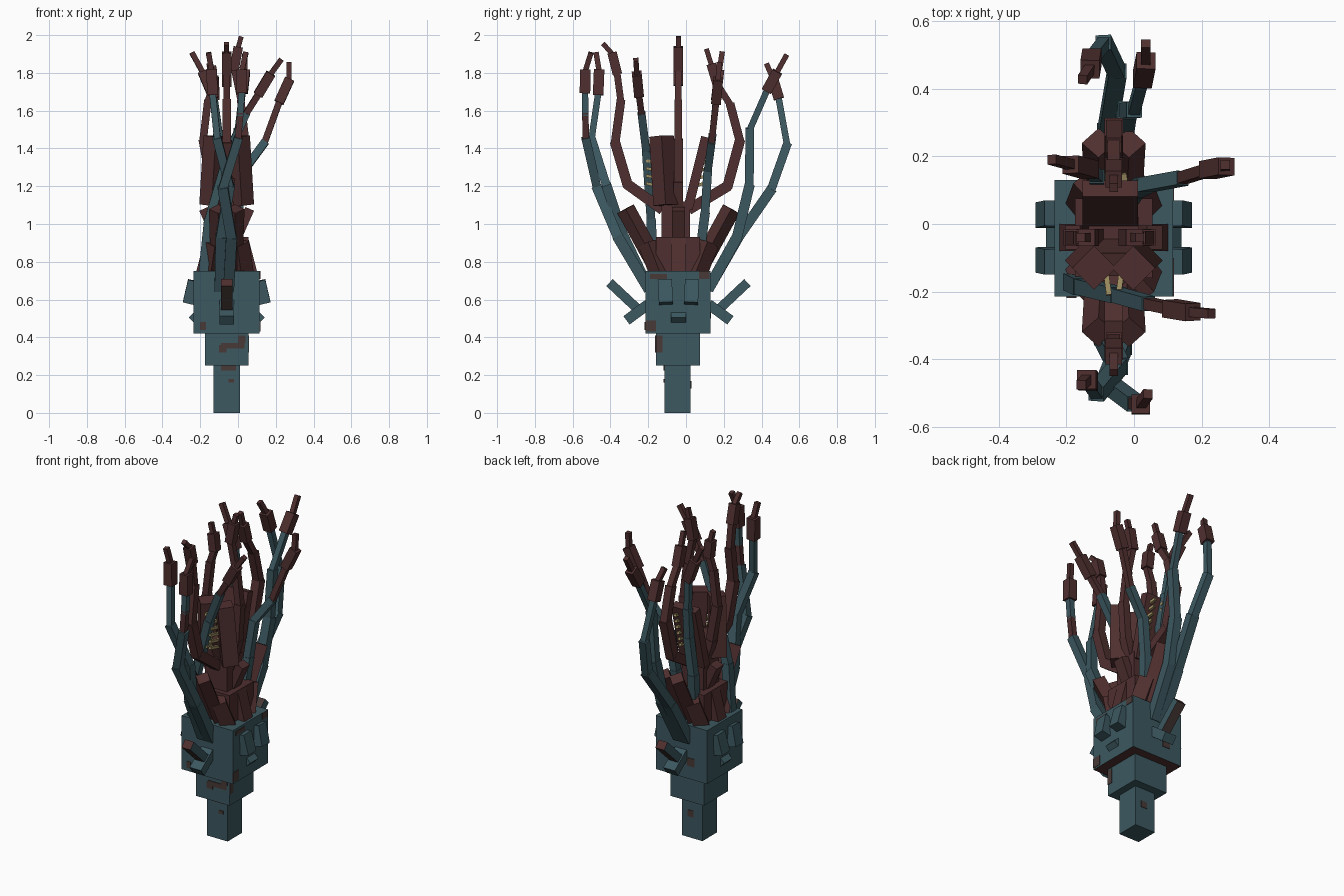
import bpy, bmesh, math
from mathutils import Vector, Matrix

cube = bpy.data.objects.get("Cube")
if cube:
    bpy.data.objects.remove(cube)


def material(name, rgb):
    m = bpy.data.materials.new(name)
    m.use_nodes = True
    m.diffuse_color = (*rgb, 1)
    m.node_tree.nodes["Principled BSDF"].inputs["Base Color"].default_value = (*rgb, 1)
    return m


MATS = [material("teal_skin", (0.045, 0.098, 0.116)),
        material("raw_red", (0.078, 0.028, 0.028)),
        material("bone_yellow", (0.34, 0.27, 0.12)),
        material("rust_stain", (0.064, 0.042, 0.039))]
TEAL, RED, BONE, RUST = range(4)
CX, CY = -0.06, -0.04            # axis of the stalk


def add_box(bm, matrix, mat):
    made = bmesh.ops.create_cube(bm, size=1, matrix=matrix)
    for f in {f for v in made["verts"] for f in v.link_faces}:
        f.material_index = mat


def finish(bm, name):
    mesh = bpy.data.meshes.new(name)
    bm.to_mesh(mesh)
    bm.free()
    for m in MATS:
        mesh.materials.append(m)
    ob = bpy.data.objects.new(name, mesh)
    bpy.context.collection.objects.link(ob)
    return ob


def block(name, lo, hi, mat):
    lo, hi = Vector(lo), Vector(hi)
    bm = bmesh.new()
    add_box(bm, Matrix.Translation((lo + hi) / 2) @ Matrix.Diagonal((*(hi - lo), 1)), mat)
    return finish(bm, name)


def beam_matrix(p, q, w, d, twist=0):
    """Box from p to q, w wide along x and d deep."""
    p, q = Vector(p), Vector(q)
    z = (q - p).normalized()
    x = Vector((1, 0, 0))
    x = (x - z * x.dot(z)).normalized()
    rot = Matrix((x, z.cross(x), z)).transposed().to_4x4()
    return (Matrix.Translation((p + q) / 2) @ rot @ Matrix.Rotation(math.radians(twist), 4, 'Z')
            @ Matrix.Diagonal((w, d, (q - p).length, 1)))


def beam(name, p, q, w, d, mat, twist=0):
    bm = bmesh.new()
    add_box(bm, beam_matrix(p, q, w, d, twist), mat)
    return finish(bm, name)


def tendril(name, path, mats, widths):
    """Chain of square beams through the path, each with its own colour and width."""
    bm = bmesh.new()
    for p, q, m, w in zip(path, path[1:], mats, widths):
        p, q = Vector(p), Vector(q)
        over = (q - p).normalized() * 0.008
        add_box(bm, beam_matrix(p - over, q + over, w, w), m)
    finish(bm, name)


# Stalk and body, raw underneath
block("stalk", (-0.13, -0.115, 0), (0.01, 0.025, 0.25), TEAL)
block("neck", (-0.175, -0.16, 0.25), (0.055, 0.075, 0.42), TEAL)
body = block("body", (-0.235, -0.215, 0.42), (0.115, 0.13, 0.75), TEAL)
for f in body.data.polygons:
    if f.normal.z < -0.5:
        f.material_index = RED

# Rust patches as thin plates
for i, (lo, hi) in enumerate([
        ((-0.09, -0.164, 0.34), (0.035, -0.159, 0.37)), ((-0.10, -0.164, 0.32), (-0.06, -0.159, 0.36)),
        ((0.0, -0.164, 0.37), (0.04, -0.159, 0.41)), ((-0.2, -0.219, 0.44), (-0.17, -0.214, 0.48)),
        ((-0.05, -0.119, 0.16), (-0.02, -0.114, 0.18)), ((-0.09, -0.119, 0.225), (-0.01, -0.114, 0.25)),
        ((0.054, -0.16, 0.32), (0.058, -0.125, 0.41)), ((0.114, -0.215, 0.43), (0.118, -0.16, 0.49)),
        ((-0.07, 0.024, 0.13), (-0.03, 0.028, 0.17)), ((-0.15, 0.129, 0.5), (-0.1, 0.133, 0.55)),
        ((0.114, 0.07, 0.71), (0.118, 0.125, 0.75)), ((0.114, -0.19, 0.71), (0.118, -0.1, 0.735))]):
    block(f"rust_patch_{i}", lo, hi, RUST)

# Side knobs and ridges
for s, side in ((1, "left"), (-1, "right")):
    for t in (-1, 1):
        beam(f"{side}_knob", (CX + s * 0.203, CY + t * 0.066, 0.58),
             (CX + s * 0.175, CY + t * 0.072, 0.70), 0.06, 0.075, TEAL)
    bm = bmesh.new()
    add_box(bm, Matrix.Translation((CX + s * 0.175, CY, 0.505)) @ Matrix.Rotation(math.pi / 4, 4, 'Y')
            @ Matrix.Diagonal((0.036, 0.08, 0.036, 1)), TEAL)
    finish(bm, f"{side}_ridge")

# Front and back stubby arms, raw at the end and stained above and below
for s, side in ((-1, "front"), (1, "back")):
    arm = beam(f"{side}_arm", (CX, CY + s * 0.20, 0.535), (CX, CY + s * 0.365, 0.69), 0.06, 0.05, TEAL)
    for f in arm.data.polygons:
        if abs(f.normal.x) < 0.5:
            f.material_index = RED if f.normal.z > 0.5 and f.normal.y * s > 0 else RUST
    beam(f"{side}_arm_brace", (CX, CY + s * 0.16, 0.575), (CX, CY + s * 0.275, 0.49), 0.078, 0.055, TEAL)

# Red core
block("core_lower", (-0.175, -0.16, 0.75), (0.055, 0.075, 0.93), RED)
block("core_upper", (-0.135, -0.13, 0.93), (0.015, 0.02, 1.12), RED)

# Splayed flesh planks around the core, and the two front jaw columns
for s in (-1, 1):
    for t, side in ((-1, "front"), (1, "back")):
        beam(f"{side}_plank", (CX + s * 0.035, CY + t * 0.11, 0.77),
             (CX + s * 0.045, CY + t * 0.28, 1.08), 0.07, 0.07, RED, 45)
        beam(f"{side}_low_plank", (CX + s * 0.085, CY + t * 0.09, 0.73),
             (CX + s * 0.06, CY + t * 0.155, 0.90), 0.085, 0.085, RED, 42)
    beam("side_low_plank", (CX + s * 0.14, CY, 0.73), (CX + s * 0.09, CY, 0.92), 0.05, 0.08, RED)
    beam("side_flap", (CX + s * 0.06, CY, 0.94), (CX + s * 0.122, CY, 1.08), 0.05, 0.07, RED)
    beam("front_jaw_column", (CX + s * 0.08, -0.108, 1.10), (CX + s * 0.058, -0.13, 1.465),
         0.092, 0.092, RED, 45)
beam("front_jaw_root", (CX, -0.06, 1.05), (CX, -0.12, 1.25), 0.13, 0.07, RED)

# Back jaw slab
beam("back_jaw", (CX - 0.01, 0.01, 1.08), (CX - 0.01, 0.105, 1.46), 0.165, 0.05, RED)

# Teeth
bm = bmesh.new()
for i in range(6):
    z = 1.20 + i * 0.04
    y = 0.04 + (z - 1.2) * 0.25
    for s in (-1, 1):
        add_box(bm, beam_matrix((CX + s * 0.025, -0.13, z), (CX + s * 0.014, -0.21, z + 0.015),
                                0.016, 0.016), BONE)
        add_box(bm, beam_matrix((CX + s * 0.04, y, z), (CX + s * 0.03, y + 0.06, z + 0.015),
                                0.016, 0.016), BONE)
finish(bm, "teeth")

# Long tendrils: stem beams, a knuckle block and a thin tip
LONG = (0.058, 0.054, 0.046, 0.034, 0.056, 0.028)
tendril("front_left_tendril",
        [(-0.05, -0.2, 0.66), (-0.035, -0.36, 0.93), (-0.08, -0.47, 1.19), (0.0, -0.53, 1.45),
         (0.012, -0.533, 1.58), (0.02, -0.535, 1.70), (0.02, -0.533, 1.81), (0.04, -0.505, 1.9)],
        (TEAL, TEAL, TEAL, RED, TEAL, RED, RED), (0.058, 0.054, 0.046, 0.034, 0.034, 0.056, 0.028))
tendril("front_right_tendril",
        [(-0.095, -0.2, 0.66), (-0.09, -0.33, 0.93), (-0.045, -0.42, 1.20), (-0.11, -0.50, 1.45),
         (-0.135, -0.465, 1.69), (-0.14, -0.46, 1.81), (-0.155, -0.475, 1.9)],
        (TEAL, TEAL, TEAL, TEAL, RED, RED), LONG)
tendril("back_left_tendril",
        [(-0.04, 0.12, 0.66), (-0.03, 0.27, 0.93), (-0.02, 0.335, 1.20), (0.0, 0.338, 1.50),
         (0.025, 0.43, 1.71), (0.035, 0.48, 1.80), (0.035, 0.53, 1.89)],
        (TEAL, TEAL, TEAL, TEAL, RED, RED), LONG)
tendril("back_right_tendril",
        [(-0.09, 0.12, 0.66), (-0.08, 0.27, 0.92), (-0.05, 0.45, 1.18), (-0.09, 0.535, 1.42),
         (-0.125, 0.49, 1.67), (-0.13, 0.46, 1.77), (-0.15, 0.43, 1.84)],
        (TEAL, TEAL, TEAL, TEAL, RED, RED), LONG)
SIDE = (0.05, 0.046, 0.042, 0.034, 0.052, 0.028)
tendril("front_reaching_tendril",
        [(-0.185, -0.17, 0.73), (-0.155, -0.185, 1.02), (-0.05, -0.21, 1.38), (0.04, -0.235, 1.58),
         (0.11, -0.25, 1.69), (0.17, -0.26, 1.79), (0.225, -0.265, 1.865)],
        (TEAL, TEAL, TEAL, RED, RED, RED), SIDE)
tendril("left_reaching_tendril",
        [(-0.03, 0.06, 0.74), (0.0, 0.10, 1.05), (0.03, 0.115, 1.28), (0.14, 0.135, 1.43),
         (0.22, 0.16, 1.65), (0.27, 0.17, 1.76), (0.27, 0.175, 1.85)],
        (TEAL, TEAL, TEAL, RED, RED, RED), SIDE)
tendril("right_reaching_tendril",
        [(-0.10, 0.06, 0.74), (-0.12, 0.10, 1.05), (-0.10, 0.115, 1.28), (-0.11, 0.14, 1.47),
         (-0.13, 0.16, 1.67), (-0.185, 0.175, 1.80), (-0.24, 0.19, 1.9)],
        (TEAL, TEAL, TEAL, TEAL, RED, RED), SIDE)

# Red inner tendrils
INNER = (0.056, 0.054, 0.046, 0.036, 0.05, 0.026)
tendril("front_inner_tendril",
        [(CX, -0.13, 1.08), (CX, -0.31, 1.21), (CX, -0.375, 1.43), (CX, -0.345, 1.65),
         (CX, -0.365, 1.80), (CX, -0.39, 1.90), (CX, -0.435, 1.95)], [RED] * 6, INNER)
tendril("back_inner_tendril",
        [(CX, 0.02, 1.08), (CX, 0.22, 1.20), (CX, 0.285, 1.44), (CX, 0.235, 1.63),
         (CX, 0.165, 1.74), (CX, 0.135, 1.84), (CX, 0.11, 1.92)], [RED] * 6, INNER)
THIN = (0.05, 0.046, 0.04, 0.034, 0.05, 0.026)
tendril("right_inner_tendril",
        [(-0.11, CY, 1.10), (-0.145, CY, 1.22), (-0.185, CY, 1.44), (-0.16, CY, 1.65),
         (-0.13, CY, 1.74), (-0.14, CY, 1.83), (-0.155, CY, 1.89)], [RED] * 6, THIN)
tendril("left_inner_tendril",
        [(-0.01, CY, 1.10), (0.025, CY, 1.22), (0.04, CY, 1.44), (0.015, CY, 1.65),
         (-0.02, CY, 1.82), (0.0, CY, 1.93), (0.015, CY, 1.985)], [RED] * 6, THIN)
